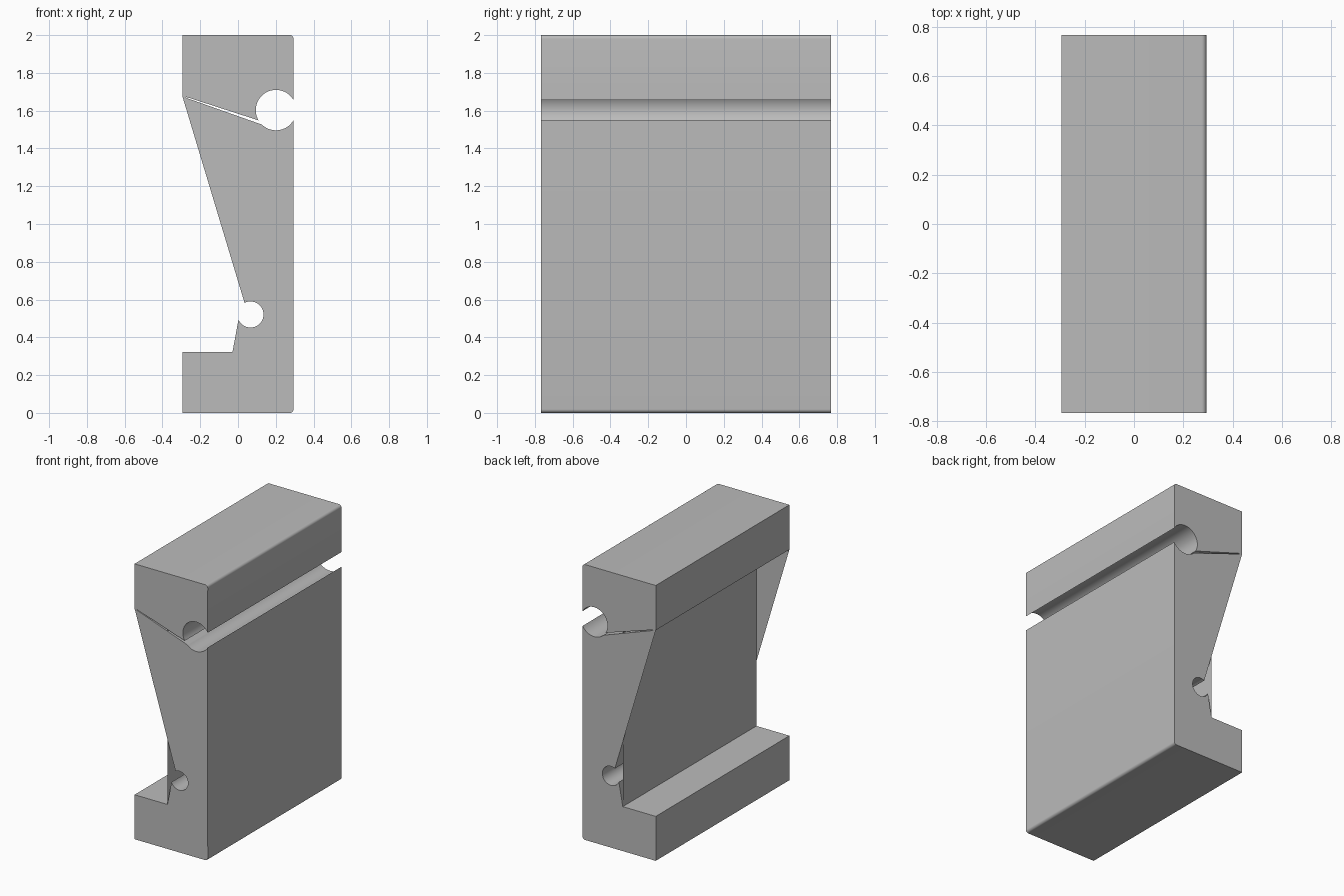
import bpy
import bmesh
from math import radians, cos, sin

cube = bpy.data.objects.get("Cube")
if cube:
    bpy.data.objects.remove(cube, do_unlink=True)

HALF_X, HALF_Y, TOP = 0.294, 0.767, 2.0
WEB_X, LEDGE_Z, HINGE_Z = -0.029, 0.323, 1.675

grey = bpy.data.materials.new("plain grey")
grey.use_nodes = True
colour = (0.5, 0.5, 0.5, 1)
grey.diffuse_color = colour
grey.node_tree.nodes["Principled BSDF"].inputs["Base Color"].default_value = colour


def arc(cx, cz, r, start, end, steps):
    """Points on an arc, angles in degrees."""
    angles = [radians(start + (end - start) * i / steps) for i in range(steps + 1)]
    return [(cx + r * cos(a), cz + r * sin(a)) for a in angles]


def finish(bm, name):
    mesh = bpy.data.meshes.new(name)
    bm.to_mesh(mesh)
    bm.free()
    mesh.materials.append(grey)
    obj = bpy.data.objects.new(name, mesh)
    bpy.context.collection.objects.link(obj)
    bpy.ops.object.select_all(action="DESELECT")
    obj.select_set(True)
    bpy.context.view_layer.objects.active = obj
    bpy.ops.object.shade_smooth_by_angle(angle=radians(30))
    return obj


# Side profile, counter-clockwise from the lower left corner
R = 0.02
profile = [(-HALF_X, 0)]
profile += arc(HALF_X - R, R, R, -90, 0, 6)
profile += arc(0.201, 1.603, 0.107, 330, 226, 20)       # lower part of the groove
profile += [(-0.272, 1.667), (-0.275, 1.673)]           # closed tip of the thin slot
profile += arc(0.201, 1.603, 0.107, 210.6, 30, 32)      # upper part of the groove
profile += arc(HALF_X - R, TOP - R, R, 0, 90, 6)
profile += [(-HALF_X, TOP), (-HALF_X, HINGE_Z)]
open_edge = len(profile) - 1                            # sloping side is left open
profile += [(WEB_X, 0.794)]
profile += arc(0.066, 0.521, 0.069, 117, -157, 40)      # small round relief
profile += [(WEB_X, LEDGE_Z), (-HALF_X, LEDGE_Z)]

# Body shell: two end caps joined by the profile walls
bm = bmesh.new()
front = [bm.verts.new((x, -HALF_Y, z)) for x, z in profile]
back = [bm.verts.new((x, HALF_Y, z)) for x, z in profile]
bm.faces.new(front)
bm.faces.new(back[::-1])
for i in range(len(profile)):
    j = (i + 1) % len(profile)
    if i != open_edge:
        bm.faces.new((front[i], back[i], back[j], front[j]))
finish(bm, "body_shell")

# Upright web sheet set behind the open side
bm = bmesh.new()
corners = [(-HALF_Y, LEDGE_Z), (-HALF_Y, 1.6), (HALF_Y, 1.6), (HALF_Y, LEDGE_Z)]
bm.faces.new([bm.verts.new((WEB_X, y, z)) for y, z in corners])
bmesh.ops.reverse_faces(bm, faces=bm.faces[:])
bm.normal_update()
if bm.faces[:][0].normal.x > 0:
    bmesh.ops.reverse_faces(bm, faces=bm.faces[:])
finish(bm, "web_sheet")
